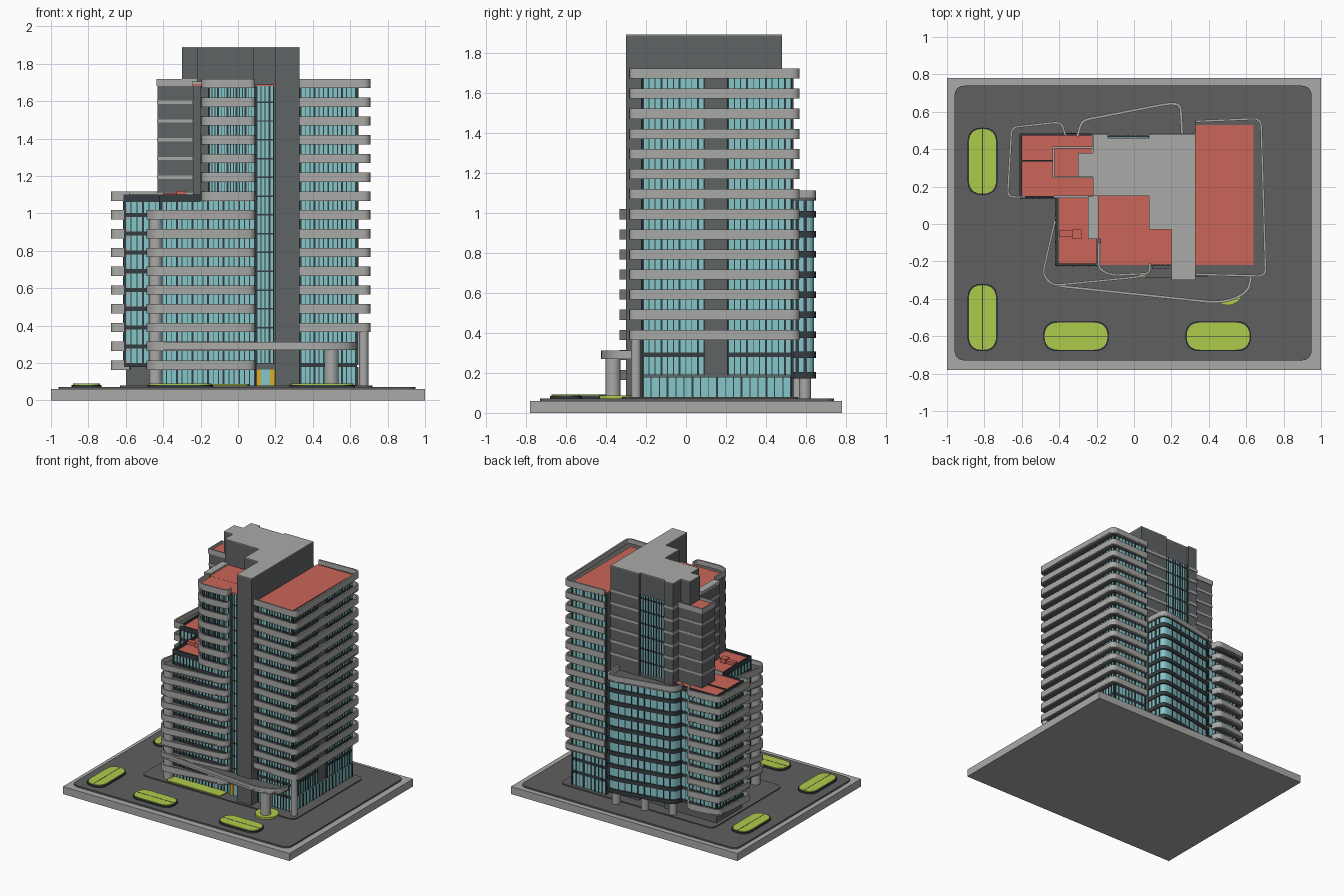
import bpy, bmesh, math
from mathutils import Vector

if "Cube" in bpy.data.objects:
    bpy.data.objects.remove(bpy.data.objects["Cube"])


def mat(name, r, g, b):
    m = bpy.data.materials.new(name)
    m.diffuse_color = (r, g, b, 1)
    m.use_nodes = True
    m.node_tree.nodes["Principled BSDF"].inputs["Base Color"].default_value = m.diffuse_color
    return m


LIGHT = mat("light_concrete", .4, .4, .39)
DARK = mat("dark_cladding", .115, .125, .13)
ASPHALT = mat("asphalt", .115, .115, .115)
FRAME = mat("frame", .035, .045, .05)
GLASS = mat("glass", .24, .57, .6)
RED = mat("red_roof", .6, .13, .1)
GREEN = mat("grass", .42, .6, .07)
YELLOW = mat("yellow_door", .7, .42, .02)


def prisms(name, items, m):
    """One object from vertical prisms: (outline, z0, z1)."""
    bm = bmesh.new()
    for pts, z0, z1 in items:
        lo = [bm.verts.new((p[0], p[1], z0)) for p in pts]
        hi = [bm.verts.new((p[0], p[1], z1)) for p in pts]
        bm.faces.new(lo[::-1])
        bm.faces.new(hi)
        for i in range(len(pts)):
            j = (i + 1) % len(pts)
            bm.faces.new((lo[i], lo[j], hi[j], hi[i]))
    bmesh.ops.recalc_face_normals(bm, faces=bm.faces)
    me = bpy.data.meshes.new(name)
    bm.to_mesh(me)
    bm.free()
    me.materials.append(m)
    ob = bpy.data.objects.new(name, me)
    bpy.context.collection.objects.link(ob)
    return ob


def rect(x0, x1, y0, y1):
    return [(x0, y0), (x1, y0), (x1, y1), (x0, y1)]


def box(name, x0, x1, y0, y1, z0, z1, m):
    return prisms(name, [(rect(x0, x1, y0, y1), z0, z1)], m)


def circle(x, y, r, n=20):
    return [(x + r * math.cos(2 * math.pi * i / n), y + r * math.sin(2 * math.pi * i / n)) for i in range(n)]


def fillet(pts, r, n=5, closed=False):
    """Round the corners of a path."""
    P = [Vector(p) for p in pts]
    out = []
    for i, p in enumerate(P):
        if not closed and i in (0, len(P) - 1):
            out.append(p)
            continue
        a, b = P[i - 1], P[(i + 1) % len(P)]
        s = p + (a - p).normalized() * min(r, (a - p).length * .49)
        e = p + (b - p).normalized() * min(r, (b - p).length * .49)
        for k in range(n + 1):
            t = k / n
            out.append(s * (1 - t) ** 2 + p * 2 * t * (1 - t) + e * t * t)
    return out


def strip(path, t):
    """Outline of a thin wall on the inner (left) side of a path."""
    inner = []
    for i, p in enumerate(path):
        d = (path[min(i + 1, len(path) - 1)] - path[max(i - 1, 0)]).normalized()
        inner.append(p + Vector((-d.y, d.x)) * t)
    return list(path) + inner[::-1]


def bands(name, pts, levels, r=.05, h=.05):
    """Balconies: light parapet around a dark floor, at each level."""
    path = fillet(pts, r)
    prisms(name + "_parapets", [(strip(path, .012), z - h / 2, z + h / 2) for z in levels], LIGHT)
    prisms(name + "_floors", [(path, z - h / 2 + .002, z - h / 2 + .014) for z in levels], ASPHALT)


def facade(name, a, b, z0, z1, n, levels=(), sp=.022):
    """Glass sheet with mullions and floor spandrels; outside is right of a->b."""
    a, b = Vector(a), Vector(b)
    d = (b - a).normalized()
    o = Vector((d.y, -d.x))

    def bar(p, q, t):
        return [p - o * .005, q - o * .005, q + o * t, p + o * t]
    prisms(name + "_glass", [(bar(a, b, .006), z0, z1)], GLASS)
    fr = []
    for i in range(n + 1):
        c = a.lerp(b, i / n)
        w = .005 if i % 3 == 0 else .0022
        fr.append((bar(c - d * w, c + d * w, .011), z0, z1))
    for z in levels:
        if z0 < z < z1:
            fr.append((bar(a, b, .009), z - sp / 2, z + sp / 2))
    prisms(name + "_frames", fr, FRAME)


LV = [1.695 - .1004 * i for i in range(16)]
HIGH, LOW, BOT = LV[:14], LV[7:], LV[14:]

# site: base slab, asphalt, pavement, planters
box("base_slab", -1, 1, -.78, .78, 0, .06, LIGHT)
prisms("asphalt", [(fillet(rect(-.96, .95, -.73, .74), .06, closed=True), .06, .072)], ASPHALT)
prisms("pavement", [(fillet(rect(-.63, .72, -.32, .56), .05, closed=True), .072, .08)], ASPHALT)
for i, (x, y, w, l) in enumerate([(-.81, .335, .16, .36), (-.81, -.5, .16, .36), (-.31, -.6, .35, .16), (.45, -.6, .35, .16)]):
    for nm, g, z, m in (("planter_rim", 0, .084, FRAME), ("planter_grass", .007, .09, GREEN)):
        o = rect(x - w / 2 + g, x + w / 2 - g, y - l / 2 + g, y + l / 2 - g)
        prisms(f"{nm}_{i}", [(fillet(o, .078, 6, True), .07, z)], m)
    sx, sy = (w / 2 - .007, .002) if w > l else (.002, l / 2 - .007)
    box(f"planter_joint_{i}", x - sx, x + sx, y - sy, y + sy, .08, .091, FRAME)
prisms("entrance_grass", [(fillet(rect(-.42, .06, -.31, -.22), .03, closed=True), .075, .088),
                          (circle(.5, -.35, .085), .07, .088)], GREEN)

# core with tall front fin
CORE = [(-.22, .15), (.08, .15), (.08, -.03), (.2, -.03), (.2, -.3), (.33, -.3), (.33, .48), (.08, .48),
        (.08, .46), (-.14, .46), (-.14, .48), (-.22, .48), (-.22, .38), (-.3, .38), (-.3, .25), (-.22, .25)]
prisms("core", [(CORE, .08, 1.884)], DARK)
prisms("core_roof", [(CORE, 1.884, 1.89)], LIGHT)
facade("rear_stair", (.075, .46), (-.135, .46), 1.1, 1.72, 9, LV, .012)
prisms("core_stripes", [(rect(*r), z - .01, z + .01) for z in LV[:6] for r in
                        ((.08, .33, .47, .485), (-.223, -.14, .47, .485), (-.225, -.2, .38, .48))], LIGHT)

# rear left stair tower
box("stair_tower", -.43, -.22, .25, .41, 1.05, 1.68, DARK)
box("stair_tower_roof", -.425, -.225, .255, .405, 1.68, 1.7, RED)
prisms("stair_tower_parapet", [(rect(-.435, -.22, .245, .255), 1.68, 1.72), (rect(-.435, -.22, .405, .415), 1.68, 1.72),
                               (rect(-.435, -.425, .245, .415), 1.68, 1.72)], LIGHT)
prisms("stair_tower_stripes", [(rect(-.434, -.22, .246, .414), z - .009, z + .009) for z in LV[1:6]], LIGHT)

# right wing
box("right_wing", .33, .63, -.212, .522, .08, 1.68, DARK)
box("right_wing_roof", .33, .64, -.22, .53, 1.68, 1.69, RED)
facade("right_front", (.335, -.215), (.63, -.215), .08, 1.68, 12, LV)
facade("right_side_a", (.633, -.215), (.633, .09), .19, 1.68, 10, LV)
facade("right_side_b", (.633, .21), (.633, .525), .19, 1.68, 10, LV)
facade("right_side_ground", (.633, -.215), (.633, .525), .08, .18, 18)
facade("right_back", (.63, .525), (.335, .525), .08, 1.68, 9, LV)
bands("right_balconies", [(.33, -.275), (.71, -.285), (.685, .57), (.33, .555)], HIGH)
prisms("right_corner_column", [(circle(.672, -.25, .025), .075, .38)], LIGHT)

# centre front tower
box("centre_tower", -.2, .2, -.212, .15, .08, 1.68, DARK)
box("centre_tower_side", -.24, -.19, -.08, .15, 1.05, 1.68, DARK)
prisms("centre_roof", [(rect(-.18, .2, -.22, -.03), 1.68, 1.69), (rect(-.24, .085, -.08, .15), 1.68, 1.691)], RED)
facade("centre_upper", (-.155, -.215), (.09, -.215), 1.09, 1.68, 15, LV)
facade("entrance_strip", (.1, -.215), (.19, -.215), .2, 1.68, 4, LV, .008)
bands("centre_balconies", [(-.195, -.1), (-.195, -.245), (-.12, -.28), (.09, -.27), (.09, -.21)], LV[:7], .035)
prisms("centre_side_stripes", [(rect(-.245, -.19, -.08, .15), z - .01, z + .01) for z in LV[:6]], LIGHT)

# front left wing
box("front_left_wing", -.408, -.19, -.212, .15, .08, 1.08, DARK)
box("front_left_roof", -.4, -.2, -.21, .15, 1.08, 1.086, RED)
prisms("front_left_parapet", [(rect(-.42, -.2, -.225, -.212), 1.06, 1.1), (rect(-.42, -.408, -.225, .15), 1.06, 1.1)], FRAME)
prisms("roof_hatches", [(rect(-.4, -.33, -.07, -.035), 1.08, 1.11), (rect(-.33, -.28, -.08, -.03), 1.08, 1.12)], RED)
facade("front_left_front", (-.41, -.215), (.09, -.215), .08, 1.07, 18, LV)
facade("front_left_side", (-.412, .14), (-.412, -.215), .08, 1.07, 9, LV)
bands("front_left_balconies", [(-.41, .1), (-.495, -.27), (-.44, -.335), (.02, -.29), (.09, -.27), (.09, -.21)], LV[7:], .04)
prisms("front_left_column", [(circle(-.44, -.25, .036), .075, .97)], LIGHT)

# rear left wing
box("rear_left_wing", -.6, -.22, .148, .475, .08, 1.08, DARK)
box("rear_left_roof", -.6, -.2, .15, .475, 1.08, 1.086, RED)
prisms("rear_left_parapet", [(rect(-.612, -.6, .138, .485), 1.06, 1.1), (rect(-.612, -.41, .138, .15), 1.06, 1.1),
                             (rect(-.612, -.22, .473, .485), 1.06, 1.1), (rect(-.6, -.43, .335, .342), 1.08, 1.095)], FRAME)
facade("rear_left_front", (-.605, .145), (-.41, .145), .18, 1.07, 6, LV)
facade("rear_left_side", (-.605, .478), (-.605, .145), .18, 1.07, 9, LV)
facade("rear_left_back", (-.3, .478), (-.605, .478), .18, 1.07, 9, LV)
bands("rear_left_balconies", [(-.36, .475), (-.385, .552), (-.66, .522), (-.682, .14), (-.58, .138)], LV[6:], .04)
box("roof_edge_beam", -.43, -.19, .14, .152, 1.085, 1.115, LIGHT)

# curved rear volume on columns
REAR = [(.265, .47), (.255, .645), (.19, .652), (-.285, .56), (-.31, .47)]
path = fillet(REAR, .045)
glass_path = [Vector((p.x * .97, .47 + (p.y - .47) * .94)) for p in path]
prisms("rear_bay_glass", [(glass_path, .18, 1.07)], GLASS)
prisms("rear_bay_spandrels", [(path, z - .016, z + .016) for z in LV[7:]], FRAME)
muls = []
for a, b, n in (((.257, .48), (.248, .6), 3), ((.15, .633), (-.25, .56), 8)):
    for i in range(n + 1):
        c = Vector(a).lerp(Vector(b), i / n)
        muls.append((rect(c.x - .004, c.x + .004, c.y - .012, c.y + .004), .18, 1.07))
prisms("rear_bay_mullions", muls, FRAME)
prisms("rear_bay_roof", [(path, 1.06, 1.075)], ASPHALT)
prisms("rear_bay_parapet", [(strip(path, .014), 1.06, 1.112)], LIGHT)
prisms("rear_bay_columns", [(circle(x, y, .03), .06, .19) for x, y in ((.2, .595), (-.03, .56), (-.25, .52))], LIGHT)

# entrance canopy and doors
cano = fillet([(-.45, -.3), (-.44, -.335), (.47, -.43), (.615, -.375), (.635, -.27)], .08)
prisms("canopy_rim", [(strip(cano, .014), .27, .312)], LIGHT)
prisms("canopy_deck", [(cano, .274, .29)], ASPHALT)
prisms("canopy_column", [(circle(.5, -.365, .038), .07, .275)], LIGHT)
box("door_glass", .1, .197, -.232, -.212, .08, .168, GLASS)
prisms("door_frames", [(rect(.098, .122, -.24, -.212), .08, .165), (rect(.172, .198, -.24, -.212), .08, .165)], YELLOW)
box("door_head", .096, .2, -.24, -.21, .166, .2, DARK)
